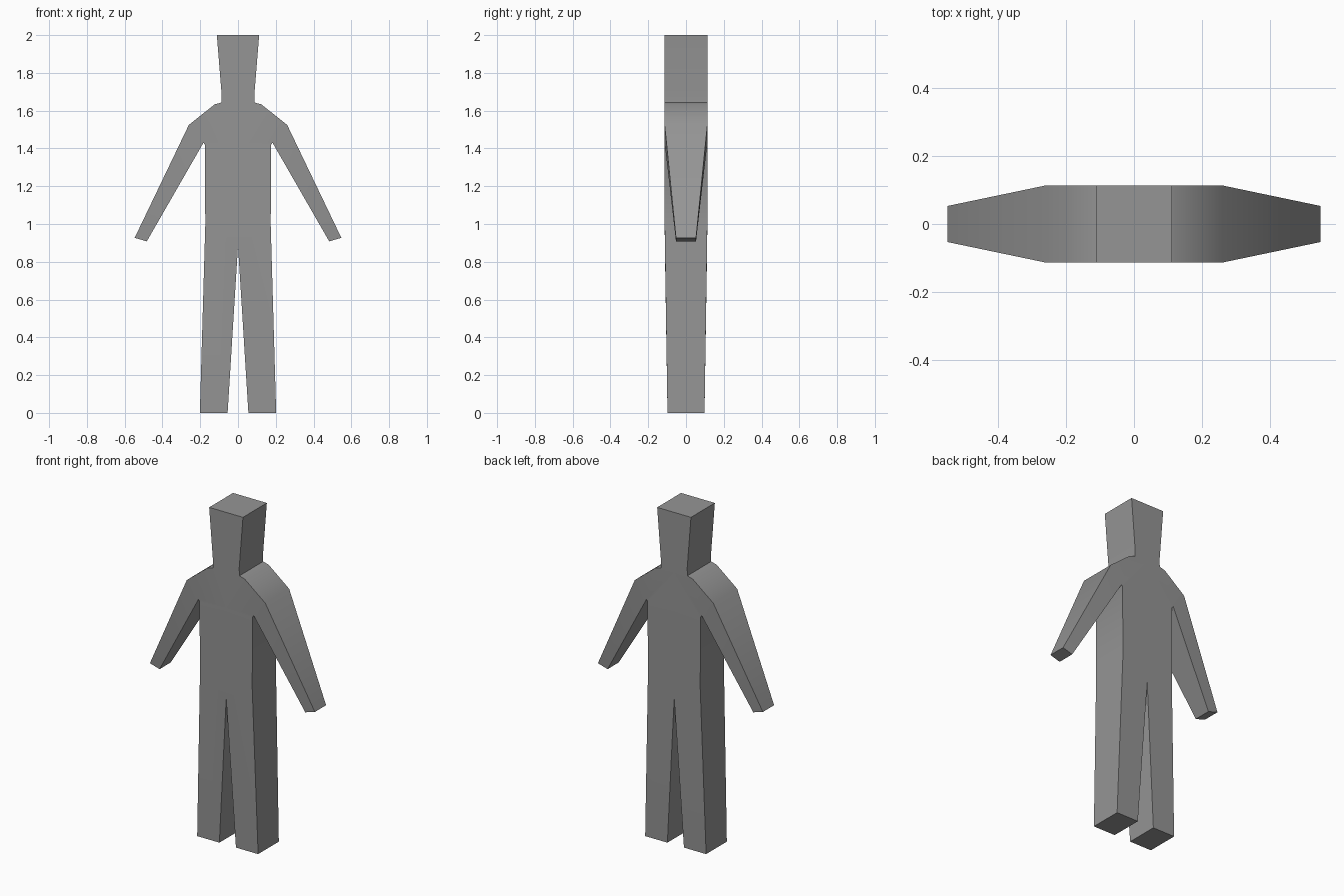
import bpy
import bmesh
from math import radians

cube = bpy.data.objects.get("Cube")
if cube:
    bpy.data.objects.remove(cube)

# Plain grey skin
grey = bpy.data.materials.new("plain grey")
grey.use_nodes = True
colour = (0.3, 0.3, 0.3, 1)
grey.diffuse_color = colour
grey.node_tree.nodes["Principled BSDF"].inputs["Base Color"].default_value = colour

# Half outline points: x, z, half depth
D = 0.113
points = {
    "crown": (0, 2, D), "temple": (0.112, 2, D),
    "throat": (0, 1.69, D), "neck_side": (0.087, 1.69, D),
    "collar": (0, 1.643, D), "neck_base": (0.088, 1.643, D),
    "shoulder_in": (0.124, 1.633, D), "shoulder": (0.26, 1.525, D),
    "chest": (0, 1.43, D), "armpit": (0.176, 1.42, D), "underarm": (0.183, 1.43, D),
    "hand_out": (0.547, 0.927, 0.053), "hand_in": (0.483, 0.908, 0.053),
    "belly": (0, 1.0, D), "hip": (0.173, 1.0, D), "crotch": (0, 0.885, 0.112),
    "foot_out": (0.202, 0, 0.098), "foot_in": (0.055, 0, 0.098),
}

# Front panels of one half; the rim closes every free edge off the midline
panels = [
    "crown temple neck_side throat",
    "throat neck_side neck_base collar",
    "collar neck_base shoulder_in shoulder underarm armpit chest",
    "shoulder hand_out hand_in underarm",
    "chest armpit hip belly",
    "belly hip foot_out foot_in crotch",
]
panels = [p.split() for p in panels]
edges = [(a, b) for p in panels for a, b in zip(p, p[1:] + p[:1])]
rim = [(a, b) for a, b in edges
       if (b, a) not in edges and (points[a][0] or points[b][0])]

bm = bmesh.new()
for side in (1, -1):
    front, back = ({n: bm.verts.new((side * x, s * d, z))
                    for n, (x, z, d) in points.items()} for s in (-1, 1))
    for p in panels:
        bm.faces.new([front[n] for n in p])
        bm.faces.new([back[n] for n in reversed(p)])
    for a, b in rim:
        bm.faces.new((front[a], back[a], back[b], front[b]))
bmesh.ops.remove_doubles(bm, verts=bm.verts, dist=0.0001)
bmesh.ops.recalc_face_normals(bm, faces=bm.faces)

mesh = bpy.data.meshes.new("figure_body")
bm.to_mesh(mesh)
bm.free()
mesh.materials.append(grey)
body = bpy.data.objects.new("figure_body", mesh)
bpy.context.collection.objects.link(body)

# Soft shoulders, crisp outline edges
bpy.ops.object.select_all(action="DESELECT")
body.select_set(True)
bpy.context.view_layer.objects.active = body
bpy.ops.object.shade_smooth_by_angle(angle=radians(40))
